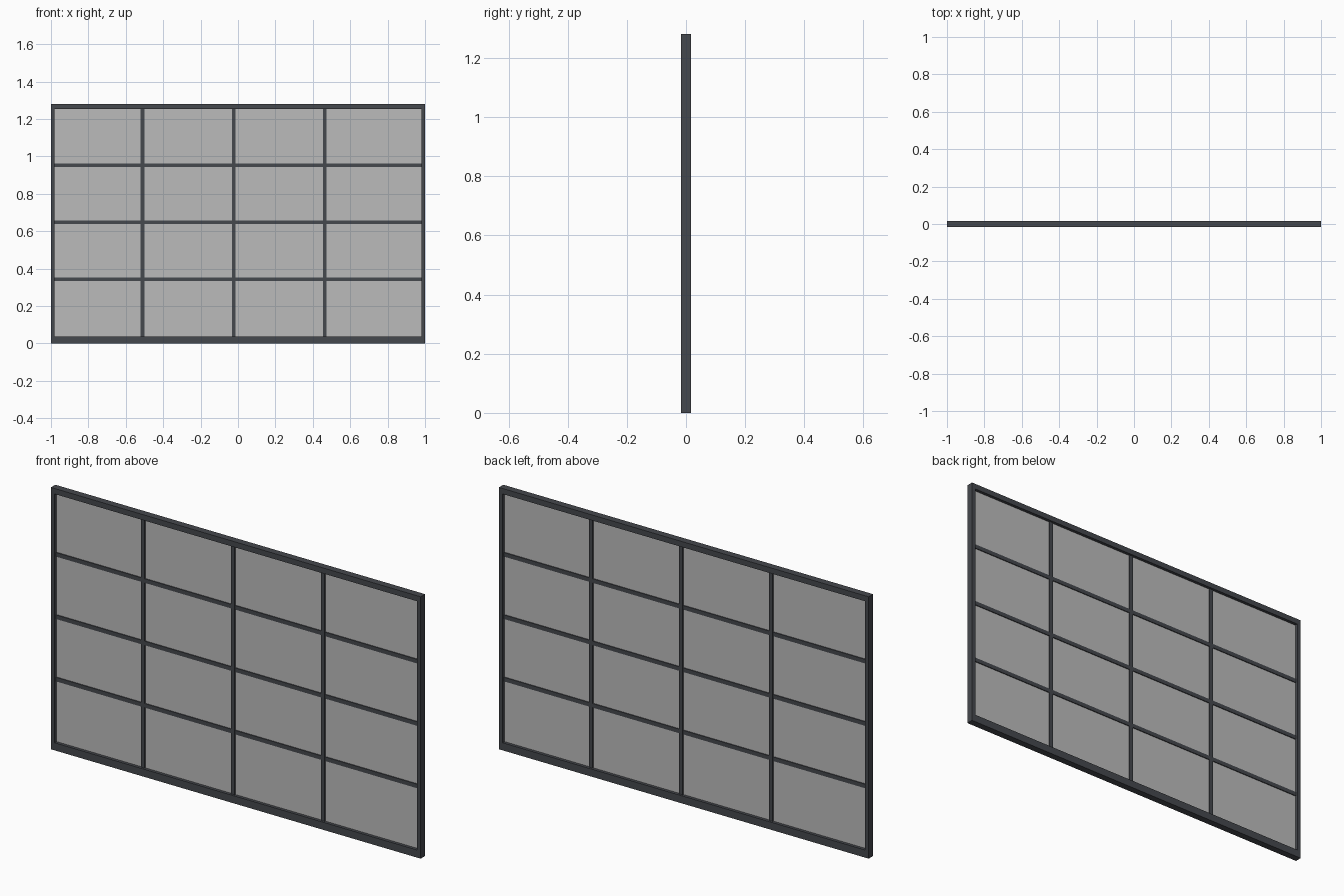
import bpy

if "Cube" in bpy.data.objects:
    bpy.data.objects.remove(bpy.data.objects["Cube"])


def material(name, rgb):
    m = bpy.data.materials.new(name)
    m.diffuse_color = (*rgb, 1.0)
    m.use_nodes = True
    m.node_tree.nodes["Principled BSDF"].inputs["Base Color"].default_value = m.diffuse_color
    return m


FRAME = material("dark grey metal", (0.06, 0.065, 0.075))
PANE = material("light grey pane", (0.5, 0.5, 0.5))

HEIGHT, DEPTH = 1.28, 0.034      # overall size, width is 2
JAMB, BAR = 0.02, 0.02           # outer side width, glazing bar width
SILL, HEAD = 0.037, 0.027        # bottom and top rail heights


def box(name, x, y, z, mat):
    """Box from (min, max) ranges on each axis."""
    bpy.ops.mesh.primitive_cube_add(
        size=1, location=[(a + b) / 2 for a, b in (x, y, z)])
    ob = bpy.context.object
    ob.name = name
    ob.scale = [b - a for a, b in (x, y, z)]
    bpy.ops.object.transform_apply(location=False, rotation=False, scale=True)
    ob.data.materials.append(mat)
    return ob


# Outer frame
full = (-DEPTH / 2, DEPTH / 2)
box("bottom_rail", (-1, 1), full, (0, SILL), FRAME)
box("top_rail", (-1, 1), full, (HEIGHT - HEAD, HEIGHT), FRAME)
for side, x in (("left", (-1, -1 + JAMB)), ("right", (1 - JAMB, 1))):
    box(side + "_jamb", x, full, (SILL, HEIGHT - HEAD), FRAME)

# Pane filling the frame
box("pane", (-1 + JAMB, 1 - JAMB), (-0.002, 0.002),
    (SILL, HEIGHT - HEAD), PANE)

# Glazing bars on both faces; the back set is the front set turned half round
for face, s in (("front", -1), ("back", 1)):
    for i, c in enumerate((-0.51, -0.023, 0.464)):
        cx = -s * c
        box(f"{face}_upright_bar_{i + 1}", (cx - BAR / 2, cx + BAR / 2),
            sorted((s * 0.002, s * 0.007)), (SILL, HEIGHT - HEAD), FRAME)
    for i in range(3):
        cz = 0.343 + 0.305 * i
        box(f"{face}_cross_bar_{i + 1}", (-1 + JAMB, 1 - JAMB),
            sorted((s * 0.002, s * 0.0065)), (cz - BAR / 2, cz + BAR / 2), FRAME)
